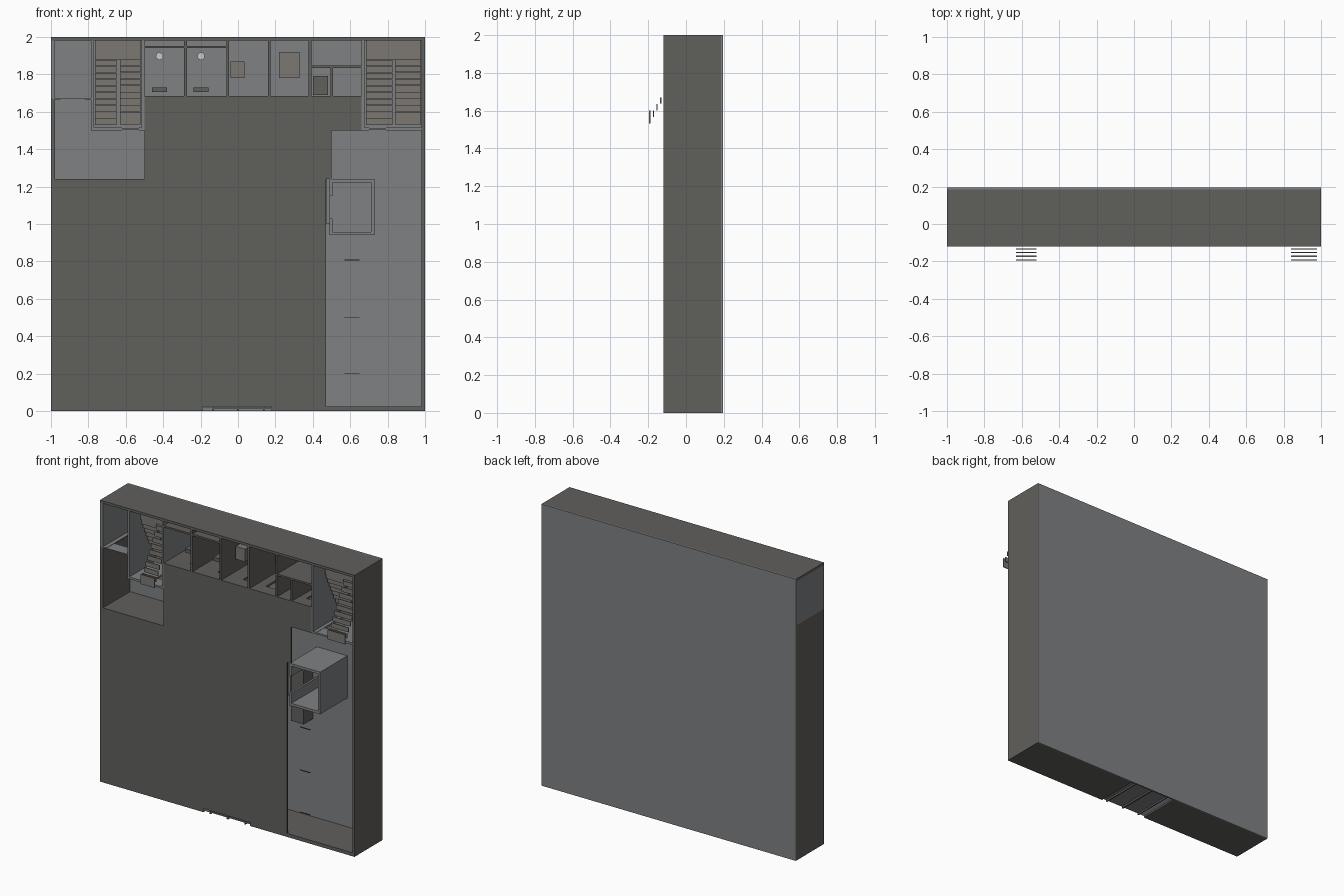
import bpy, bmesh
from math import pi

if "Cube" in bpy.data.objects:
    bpy.data.objects.remove(bpy.data.objects["Cube"])

FLOOR, TOP, UNDER = 0.185, -0.12, -0.11   # y of floor face, wall tops, ceiling underside


def material(name, *rgb):
    m = bpy.data.materials.new(name)
    m.diffuse_color = (*rgb, 1)
    m.use_nodes = True
    m.node_tree.nodes["Principled BSDF"].inputs["Base Color"].default_value = m.diffuse_color
    return m


GREY = material("floor_grey", 0.215, 0.22, 0.225)
DARK = material("dark_grey", 0.118, 0.115, 0.107)
STAIR = material("stair_grey", 0.2, 0.19, 0.175)
GLASS = material("pale_glass", 0.45, 0.52, 0.55)
WHITE = material("white", 0.8, 0.8, 0.78)


def finish(name, bm, mat):
    bmesh.ops.recalc_face_normals(bm, faces=bm.faces)
    me = bpy.data.meshes.new(name)
    bm.to_mesh(me)
    bm.free()
    me.materials.append(mat)
    ob = bpy.data.objects.new(name, me)
    bpy.context.collection.objects.link(ob)


def box(name, x0, x1, z0, z1, y0=TOP, y1=FLOOR, mat=DARK):
    bm = bmesh.new()
    bmesh.ops.create_cube(bm, size=1)
    for v in bm.verts:
        v.co = ((x0 + x1) / 2 + v.co.x * (x1 - x0),
                (y0 + y1) / 2 + v.co.y * (y1 - y0),
                (z0 + z1) / 2 + v.co.z * (z1 - z0))
    finish(name, bm, mat)


def door_wall(name, x0, x1, z0, z1, a, b, mat):
    """Wall along x with a door opening between a and b and a lintel above."""
    box(name + "_left", x0, a, z0, z1, mat=mat)
    box(name + "_right", b, x1, z0, z1, mat=mat)
    box(name + "_lintel", a, b, z0 + 0.002, z1 - 0.002, TOP, -0.03, mat)


def slab(name, pts, y0, y1, mat):
    bm = bmesh.new()
    f = bm.faces.new([bm.verts.new((x, y0, z)) for x, z in pts])
    r = bmesh.ops.extrude_face_region(bm, geom=[f])
    for v in r["geom"]:
        if isinstance(v, bmesh.types.BMVert):
            v.co.y = y1
    finish(name, bm, mat)


# Floor and outer walls, with the entrance gap in the bottom wall
box("floor", -1, 1, 0, 2, FLOOR, 0.195, GREY)
box("outer_wall_left", -1, -0.978, 0, 1.67)
box("outer_wall_left_upper", -1, -0.978, 1.67, 1.982, mat=GREY)
box("outer_wall_right", 0.982, 1, 0, 1.982)
box("outer_wall_top", -1, 1, 1.982, 2)
box("outer_wall_bottom_left", -0.978, -0.2, 0, 0.025)
box("outer_wall_bottom_right", 0.19, 0.982, 0, 0.025)

# Lobby ceiling
slab("ceiling", [(-0.978, 0.025), (0.47, 0.025), (0.47, 1.24), (0.5, 1.24),
                 (0.5, 1.5), (0.66, 1.5), (0.66, 1.67), (-0.5, 1.67),
                 (-0.5, 1.24), (-0.978, 1.24)], TOP, UNDER, DARK)

# Entrance doors and vestibule
for x in (-0.2, -0.006, 0.178):
    box("entrance_mullion", x, x + 0.012, 0, 0.024)
for x in (-0.14, 0.135):
    box("entrance_post", x, x + 0.008, 0, 0.024)
box("entrance_doors", -0.132, 0.135, 0.012, 0.018, mat=GREY)
box("entrance_side_pane_left", -0.188, -0.14, 0.012, 0.018, mat=GLASS)
box("entrance_side_pane_right", 0.143, 0.178, 0.012, 0.018, mat=GREY)
for x in (-0.2, 0.178):
    box("vestibule_side", x, x + 0.012, 0.026, 0.22, UNDER)
box("vestibule_header", -0.188, 0.178, 0.205, 0.22, UNDER, -0.06)

# Room under the ceiling at left
box("left_room_upper_wall", -0.978, -0.5, 1.225, 1.239, UNDER)
box("left_room_lower_wall", -0.978, -0.55, 0.89, 0.905, UNDER)
box("left_room_side_wall", -0.565, -0.55, 0.905, 1.225, UNDER)

# Back corridor of small rooms
box("corridor_wall", -0.5, 0.66, 1.67, 1.685, TOP, -0.03)
edge = -0.5
for d in (-0.36, -0.14, 0.06, 0.24, 0.44, 0.56):
    box("room_front_wall", edge, d, 1.67, 1.685, -0.03)
    box("room_door_frame", d - 0.012, d + 0.082, 1.66, 1.684, UNDER, -0.09)
    edge = d + 0.07
box("room_front_wall", edge, 0.66, 1.67, 1.685, -0.03)
for x in (-0.288, -0.062, 0.16, 0.378):
    box("room_divider", x, x + 0.014, 1.685, 1.982)
box("closet_divider", 0.495, 0.507, 1.685, 1.835)
box("closet_back_wall", 0.392, 0.66, 1.835, 1.847)
box("duct_wall", -0.5, -0.062, 1.94, 1.952)

# Room fittings
for x in (-0.42, -0.198):
    box("washroom_counter", x - 0.04, x + 0.04, 1.705, 1.73, 0.06)
    bpy.ops.mesh.primitive_cylinder_add(vertices=24, radius=0.02, depth=0.08,
                                        location=(x, 0.145, 1.897), rotation=(pi / 2, 0, 0))
    bowl = bpy.context.object
    bowl.name = "toilet_bowl"
    bowl.data.materials.append(WHITE)
    bpy.ops.object.shade_smooth_by_angle()
box("cabinet", -0.04, 0.035, 1.78, 1.87, 0.03, mat=STAIR)
box("table", 0.22, 0.33, 1.78, 1.92, 0.1, mat=STAIR)
box("closet_unit", 0.4, 0.48, 1.69, 1.79, 0.08, mat=DARK)

# Left back room
door_wall("left_back_wall", -0.978, -0.785, 1.665, 1.673, -0.95, -0.82, GREY)


# Stairwells
def stairs(x0, x1, x2, x3):
    for i in range(10):
        z = 1.53 + 0.035 * i
        y = FLOOR - 0.0178 * (i + 1)
        box("lower_tread", x0, x1, z, z + 0.033, y, y + 0.006, STAIR)
        z = 1.88 - 0.035 * (i + 1)
        y = -0.0195 * (i + 1)
        high = z + (0.07 if i == 9 else 0.035)   # the last tread is deeper
        box("upper_tread", x2, x3, z + 0.002, high, y, y + 0.006, STAIR)
    box("stair_landing", x0, x3, 1.88, 1.982, 0, 0.01, STAIR)


box("left_stair_wall", -0.785, -0.77, 1.5, 1.982, mat=GREY)
box("left_stair_inner_wall", -0.515, -0.5, 1.5, 1.982, mat=GREY)
door_wall("left_stair_front", -0.77, -0.515, 1.5, 1.515, -0.62, -0.53, GREY)
stairs(-0.765, -0.65, -0.63, -0.52)
box("right_stair_wall", 0.66, 0.675, 1.5, 1.982, mat=GREY)
door_wall("right_stair_front", 0.675, 0.982, 1.5, 1.515, 0.7, 0.79, GREY)
stairs(0.685, 0.825, 0.84, 0.978)

# Lift shaft with a door opening on the lobby side
box("shaft_top", 0.49, 0.73, 1.222, 1.24, mat=GREY)
box("shaft_bottom", 0.49, 0.73, 0.94, 0.958, mat=GREY)
box("shaft_side", 0.712, 0.73, 0.958, 1.222, mat=GREY)
box("shaft_jamb_low", 0.49, 0.504, 0.958, 1.03, mat=GREY)
box("shaft_jamb_high", 0.49, 0.504, 1.15, 1.222, mat=GREY)
box("shaft_trim", 0.472, 0.488, 1.0, 1.24, UNDER, -0.09, GREY)

# Reception desk and ceiling strips
box("reception_desk", 0.36, 0.46, 0.72, 1.1, 0.08)
for z in (0.2, 0.5, 0.805):
    box("ceiling_strip", 0.57, 0.65, z, z + 0.004, TOP, -0.112)
